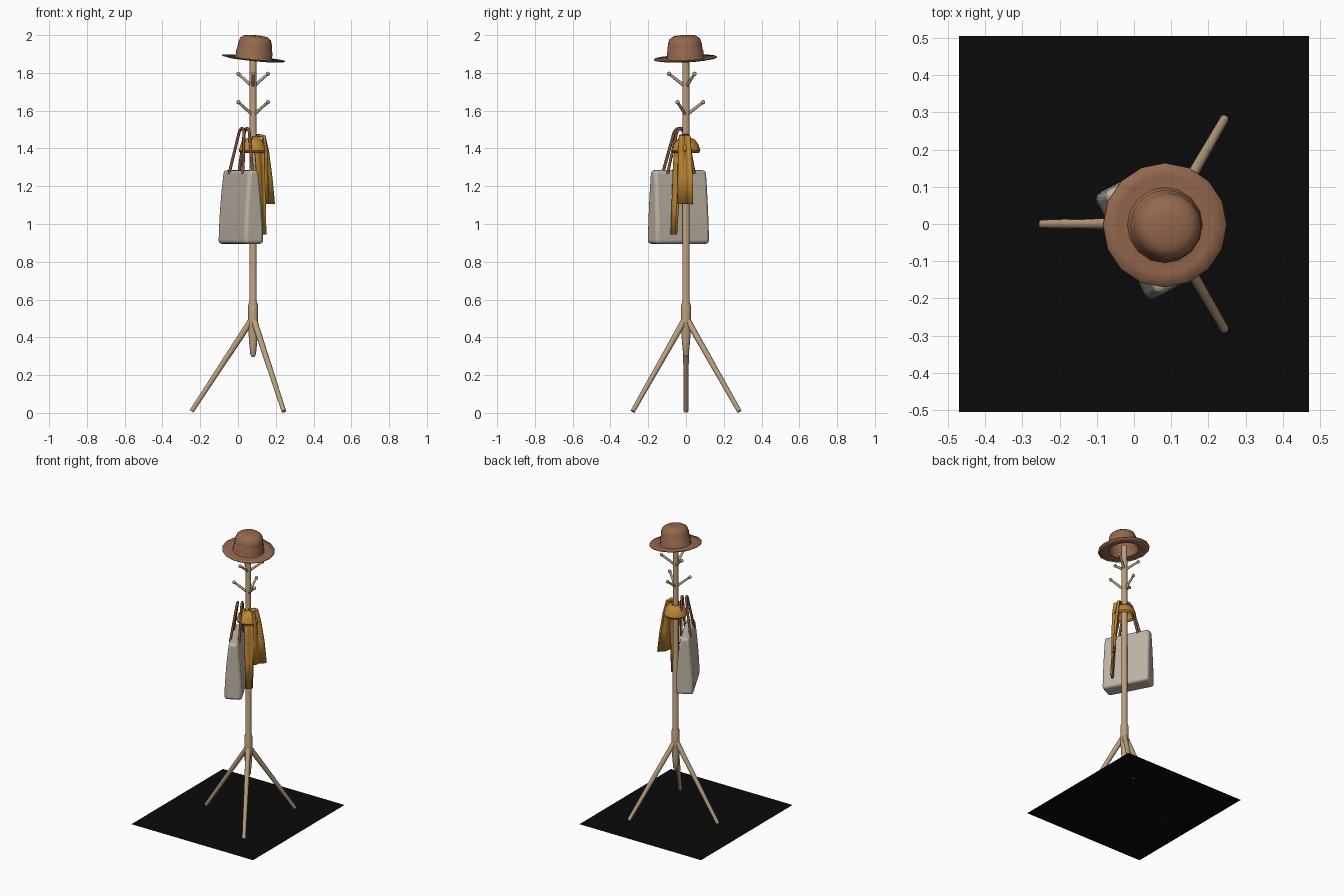
import bpy, bmesh, math
from mathutils import Vector, Matrix

cube = bpy.data.objects.get("Cube")
if cube:
    bpy.data.objects.remove(cube)

AXIS = Vector((0.08, 0, 0))


def material(name, r, g, b):
    m = bpy.data.materials.new(name)
    m.use_nodes = True
    m.diffuse_color = (r, g, b, 1)
    bsdf = m.node_tree.nodes["Principled BSDF"]
    bsdf.inputs["Base Color"].default_value = (r, g, b, 1)
    bsdf.inputs["Roughness"].default_value = 0.8
    return m


WOOD = material("pale wood", 0.49, 0.35, 0.21)
FELT = material("brown felt", 0.30, 0.14, 0.075)
CANVAS = material("grey canvas", 0.52, 0.46, 0.38)
LEATHER = material("brown leather", 0.20, 0.085, 0.045)
WOOL = material("mustard wool", 0.50, 0.24, 0.035)
BLACK = material("black", 0.003, 0.003, 0.003)


def finish(name, bm, mat, smooth=40):
    bmesh.ops.recalc_face_normals(bm, faces=bm.faces)
    me = bpy.data.meshes.new(name)
    bm.to_mesh(me)
    bm.free()
    me.materials.append(mat)
    ob = bpy.data.objects.new(name, me)
    bpy.context.collection.objects.link(ob)
    bpy.ops.object.select_all(action="DESELECT")
    ob.select_set(True)
    bpy.context.view_layer.objects.active = ob
    bpy.ops.object.shade_smooth_by_angle(angle=math.radians(smooth))
    return ob


def thicken(ob, thickness):
    mod = ob.modifiers.new("thickness", "SOLIDIFY")
    mod.thickness = thickness
    mod.offset = 0


def lathe(name, profile, mat, sides, matrix=Matrix(), cap=False):
    """Spin (radius, height) pairs around z."""
    bm = bmesh.new()
    rings = []
    for r, z in profile:
        rings.append([bm.verts.new((r * math.cos(math.tau * i / sides),
                                    r * math.sin(math.tau * i / sides), z))
                      for i in range(sides)])
    for a, b in zip(rings, rings[1:]):
        for i in range(sides):
            j = (i + 1) % sides
            bm.faces.new((a[i], a[j], b[j], b[i]))
    if cap:
        bm.faces.new(rings[0])
    bm.faces.new(rings[-1]) if cap is not None else None
    bm.transform(matrix)
    return finish(name, bm, mat)


def add_rod(bm, a, b, r1, r2, sides=10):
    d = b - a
    rot = d.to_track_quat("Z", "Y").to_matrix().to_4x4()
    bmesh.ops.create_cone(bm, cap_ends=True, segments=sides, radius1=r1, radius2=r2,
                          depth=d.length, matrix=Matrix.Translation((a + b) / 2) @ rot)


def polar(radius, degrees, z):
    t = math.radians(degrees)
    return AXIS + Vector((radius * math.cos(t), radius * math.sin(t), z))


# Ground sheet
bm = bmesh.new()
bmesh.ops.create_grid(bm, x_segments=1, y_segments=1, size=1,
                      matrix=Matrix.Translation((0, 0, 0.004)) @ Matrix.Diagonal((0.47, 0.505, 1, 1)))
finish("ground_sheet", bm, BLACK)

# Central pole with its swollen lower hub
lathe("pole", [(0.006, 0.295), (0.015, 0.31), (0.021, 0.37), (0.026, 0.45), (0.026, 0.57),
               (0.019, 0.59), (0.018, 1.9)], WOOD, 16, Matrix.Translation(AXIS), True)

# Three splayed legs
for name, angle in (("right_leg", 180), ("back_leg", 60), ("front_leg", 300)):
    bm = bmesh.new()
    add_rod(bm, polar(0.0, angle, 0.505), polar(0.326, angle, 0.008), 0.017, 0.012, 12)
    for v in bm.verts:
        v.co.z = max(v.co.z, 0)
    finish(name, bm, WOOD)

# Two tiers of pegs with round tips
for tier, base, turn in (("upper", 1.735, 270), ("lower", 1.585, 90)):
    for k in range(3):
        bm = bmesh.new()
        tip = polar(0.09, turn + 120 * k, base + 0.06)
        add_rod(bm, polar(0, turn + 120 * k, base - 0.01), tip, 0.009, 0.007)
        bmesh.ops.create_uvsphere(bm, u_segments=10, v_segments=6, radius=0.0115,
                                  matrix=Matrix.Translation(tip))
        finish(f"{tier}_peg_{k + 1}", bm, WOOD)

# Tilted hat, hollow underneath
tilt = Matrix.Rotation(0.1, 4, "Y") @ Matrix.Rotation(0.045, 4, "X")
hat = lathe("hat", [(0.167, 0.0), (0.13, -0.006), (0.1, -0.003), (0.094, 0.008), (0.094, 0.035),
                    (0.09, 0.042), (0.087, 0.075), (0.079, 0.102), (0.06, 0.115), (0.03, 0.119),
                    (0.004, 0.12)], FELT, 16, Matrix.Translation((0.083, -0.003, 1.877)) @ tilt)
thicken(hat, 0.006)

# Tote bag: soft box that narrows towards the top
bag_turn = Matrix.Translation((0.015, -0.04, 0)) @ Matrix.Rotation(math.atan2(-0.89, 0.46), 4, "Z")
bm = bmesh.new()
bmesh.ops.create_cube(bm, size=1, matrix=Matrix.Translation((0, 0, 1.09))
                      @ Matrix.Diagonal((0.32, 0.114, 0.39, 1)))
sides = [e for e in bm.edges if abs(e.verts[0].co.z - e.verts[1].co.z) > 0.1]
bmesh.ops.subdivide_edges(bm, edges=sides, cuts=4)
for v in bm.verts:
    t = (v.co.z - 0.895) / 0.39
    v.co.y *= 1 - 0.5 * t ** 1.7
    v.co.x *= 1 - 0.03 * t
bm.transform(bag_turn)
bag = finish("bag", bm, CANVAS, 60)
bevel = bag.modifiers.new("soft edges", "BEVEL")
bevel.width = 0.018
bevel.segments = 3
bevel.limit_method = "ANGLE"
bevel.angle_limit = math.radians(40)

# Two bag handles arching up and leaning towards the pole
for name, side in (("outer_handle", -0.029), ("inner_handle", 0.029)):
    curve = bpy.data.curves.new(name, "CURVE")
    curve.dimensions = "3D"
    curve.bevel_depth = 0.008
    curve.bevel_resolution = 2
    curve.materials.append(LEATHER)
    spline = curve.splines.new("POLY")
    path = [(-0.08, 1.265), (-0.058, 1.36), (-0.034, 1.46)]
    path += [(0.03 * math.sin(a), 1.475 + 0.031 * math.cos(a))
             for a in (math.radians(d) for d in range(-75, 76, 25))]
    path += [(-x, z) for x, z in reversed(path[:3])]
    spline.points.add(len(path) - 1)
    for p, (x, z) in zip(spline.points, path):
        lean = (z - 1.265) / 0.24
        p.co = (*(bag_turn @ Vector((x, side * (1 - 0.5 * lean) + 0.022 * lean, z))), 1)
    bpy.context.collection.objects.link(bpy.data.objects.new(name, curve))


# Scarf: pleated hanging ends and a loop round the pole
def scarf_end(name, rows, pleats, depth, cols=16):
    bm = bmesh.new()
    grid = []
    for a, b in rows:
        a, b = Vector(a), Vector(b)
        out = (b - a).cross(Vector((0, 0, 1))).normalized()
        grid.append([bm.verts.new(a.lerp(b, i / cols)
                                  + out * depth * math.sin(math.tau * pleats * i / cols))
                     for i in range(cols + 1)])
    for r, s in zip(grid, grid[1:]):
        for i in range(cols):
            bm.faces.new((r[i], r[i + 1], s[i + 1], s[i]))
    thicken(finish(name, bm, WOOL, 50), 0.012)


scarf_end("scarf_short_end", [
    ((0.095, -0.02, 1.47), (0.11, 0.012, 1.47)),
    ((0.135, -0.035, 1.465), (0.135, 0.02, 1.465)),
    ((0.145, -0.038, 1.38), (0.155, 0.027, 1.38)),
    ((0.142, -0.04, 1.25), (0.175, 0.034, 1.25)),
    ((0.142, -0.042, 1.105), (0.19, 0.038, 1.105))], 1.5, 0.006)
scarf_end("scarf_long_end", [
    ((0.075, -0.03, 1.46), (0.115, -0.012, 1.465)),
    ((0.085, -0.055, 1.42), (0.135, -0.02, 1.43)),
    ((0.095, -0.064, 1.3), (0.142, -0.028, 1.3)),
    ((0.105, -0.07, 1.12), (0.146, -0.042, 1.12)),
    ((0.112, -0.076, 0.945), (0.15, -0.053, 0.945))], 1, 0.004)
loop = lathe("scarf_loop", [(0.024, 1.45), (0.042, 1.443), (0.06, 1.42), (0.07, 1.39),
                            (0.062, 1.378)], WOOL, 20, Matrix.Translation(AXIS), None)
thicken(loop, 0.012)
